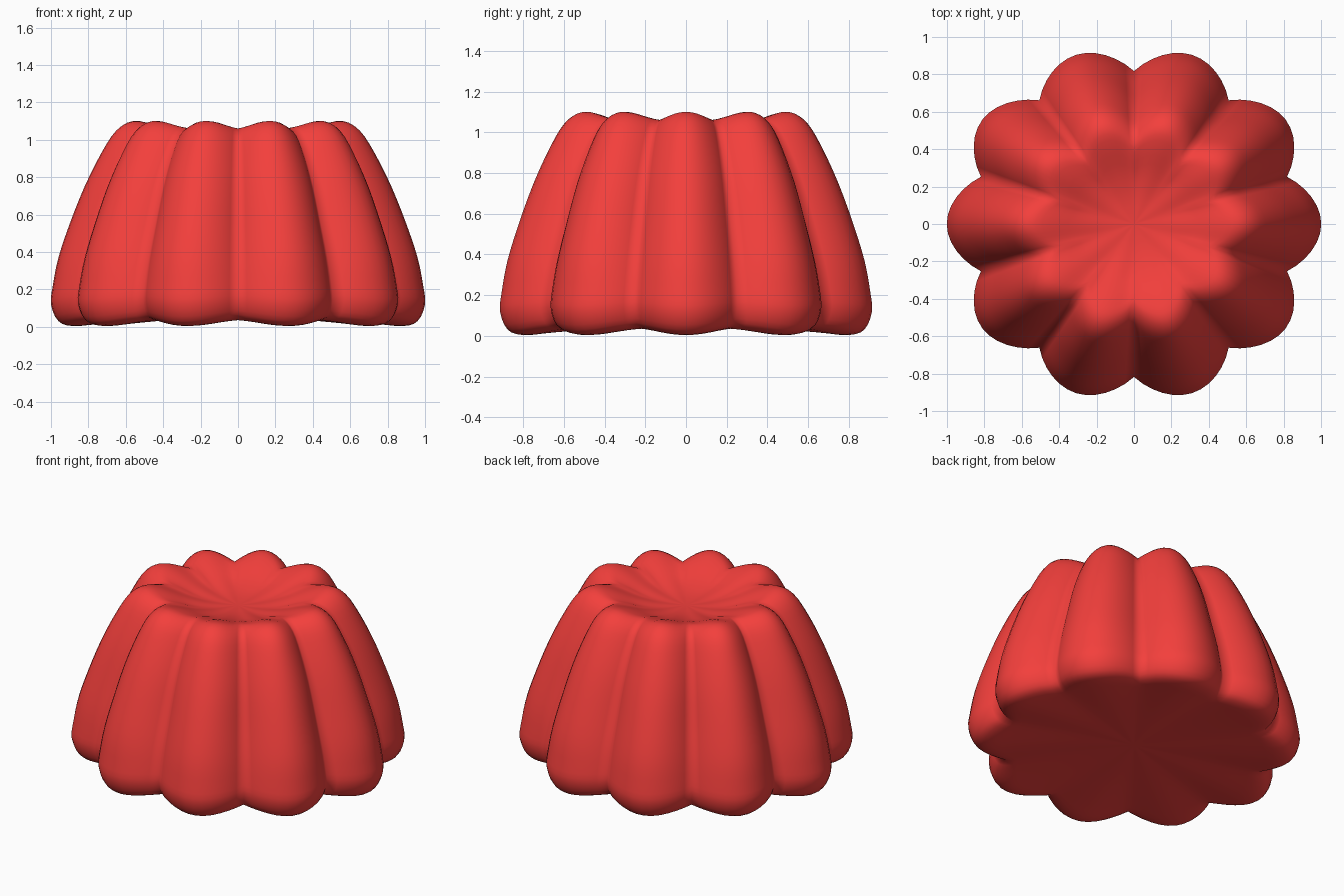
import bpy, bmesh, math

if "Cube" in bpy.data.objects:
    bpy.data.objects.remove(bpy.data.objects["Cube"])

LOBES, SEG, SUB = 10, 12, 3
Y_SCALE = 0.95

# Profiles (radius, z) from underside centre, up the side, to the dished top centre
ridge = [(0, .05), (.4, .04), (.73, .016), (.88, .004), (.96, .03), (1, .12), (.99, .22),
         (.96, .37), (.9, .55), (.82, .75), (.73, .93), (.65, 1.05), (.56, 1.1),
         (.45, 1.08), (.3, 1.025), (.15, .992), (0, .985)]
groove = [(0, .05), (.4, .045), (.68, .037), (.77, .038), (.83, .065), (.86, .14), (.85, .23),
          (.815, .37), (.755, .55), (.685, .75), (.61, .91), (.535, 1.02), (.45, 1.06),
          (.37, 1.045), (.26, 1.008), (.14, .989), (0, .985)]


def smooth(points):
    """Catmull-Rom refinement of a profile."""
    out = []
    for i in range(len(points) - 1):
        a, b = points[max(i - 1, 0)], points[i]
        c, d = points[i + 1], points[min(i + 2, len(points) - 1)]
        for k in range(SUB):
            t = k / SUB
            out.append(tuple(0.5 * (2 * q + (r - p) * t + (2 * p - 5 * q + 4 * r - s) * t * t
                                    + (3 * q - p - 3 * r + s) * t ** 3)
                             for p, q, r, s in zip(a, b, c, d)))
    return out + [points[-1]]


def lobe_weight(phi):
    """1 on the lobe crest, 0 in the groove, round in between."""
    c, rad = .715, .285
    r = c * math.cos(phi) + math.sqrt(max(rad ** 2 - (c * math.sin(phi)) ** 2, 0))
    return min(max((r - .86) / .14, 0), 1)


# Lobed body
bm = bmesh.new()
R, G = smooth(ridge), smooth(groove)
n = LOBES * SEG
half = math.pi / LOBES
rings = []
for (rr, rz), (gr, gz) in list(zip(R, G))[1:-1]:
    ring = []
    for j in range(n):
        f = (j % SEG) / SEG * 2
        if f > 1:
            f -= 2
        wz = 0.5 + 0.5 * math.cos(f * math.pi)
        w = 0.8 * lobe_weight(f * half) + 0.2 * wz
        r, z = gr + (rr - gr) * w, gz + (rz - gz) * (0.3 * w + 0.7 * wz)
        a = 2 * math.pi * j / n
        ring.append(bm.verts.new((r * math.cos(a), r * math.sin(a) * Y_SCALE, z)))
    rings.append(ring)
for lo, hi in zip(rings, rings[1:]):
    for j in range(n):
        k = (j + 1) % n
        bm.faces.new((lo[j], lo[k], hi[k], hi[j]))

# Close underside and top
bottom = bm.verts.new((0, 0, ridge[0][1]))
top = bm.verts.new((0, 0, ridge[-1][1]))
for j in range(n):
    k = (j + 1) % n
    bm.faces.new((bottom, rings[0][k], rings[0][j]))
    bm.faces.new((top, rings[-1][j], rings[-1][k]))
for f in bm.faces:
    f.smooth = True
mesh = bpy.data.meshes.new("jelly_body")
bm.to_mesh(mesh)
bm.free()
body = bpy.data.objects.new("jelly_body", mesh)
bpy.context.collection.objects.link(body)

# Red jelly colour
mat = bpy.data.materials.new("red_jelly")
mat.diffuse_color = (0.9, 0.05, 0.045, 1)
mat.use_nodes = True
mat.node_tree.nodes["Principled BSDF"].inputs["Base Color"].default_value = mat.diffuse_color
mesh.materials.append(mat)
